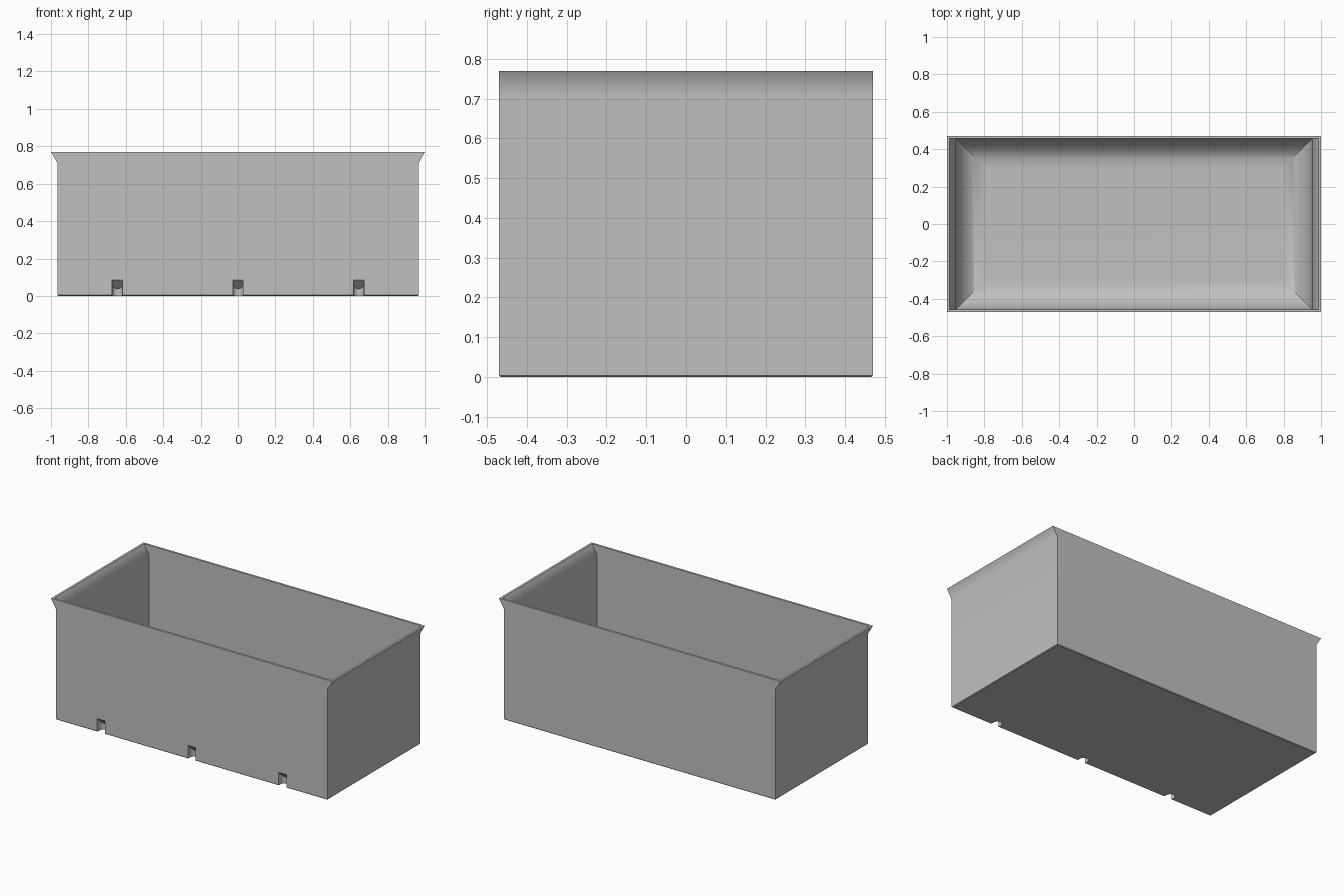
import bpy, bmesh, math

if "Cube" in bpy.data.objects:
    bpy.data.objects.remove(bpy.data.objects["Cube"])

# Material
grey = bpy.data.materials.new("light grey")
grey.use_nodes = True
colour = (0.53, 0.53, 0.53, 1)
grey.diffuse_color = colour
grey.node_tree.nodes["Principled BSDF"].inputs["Base Color"].default_value = colour


def make_object(name, bm):
    bmesh.ops.recalc_face_normals(bm, faces=bm.faces)
    mesh = bpy.data.meshes.new(name)
    bm.to_mesh(mesh)
    bm.free()
    mesh.materials.append(grey)
    ob = bpy.data.objects.new(name, mesh)
    bpy.context.collection.objects.link(ob)
    return ob


def loft(bm, rings):
    """Skin a stack of point rings and cap both ends."""
    loops = [[bm.verts.new(p) for p in ring] for ring in rings]
    for a, b in zip(loops, loops[1:]):
        for i in range(len(a)):
            j = (i + 1) % len(a)
            bm.faces.new((a[i], a[j], b[j], b[i]))
    bm.faces.new(loops[0])
    bm.faces.new(loops[-1])


def rectangle(x, y, z):
    return [(-x, -y, z), (x, -y, z), (x, y, z), (-x, y, z)]


# Bin body: outer wall, flared end lips, inner wall, curved inner floor edge
HX, HY, TOP, LIP = 0.965, 0.47, 0.77, 0.71
WALL, FLOOR, RADIUS, CHAMFER = 0.014, 0.015, 0.165, 0.004
ix, iy = HX - WALL, HY - WALL
rings = [
    rectangle(HX - CHAMFER, HY - CHAMFER, 0),
    rectangle(HX, HY, CHAMFER),
    rectangle(HX, HY, LIP),
    rectangle(1, HY, TOP),
    rectangle(1 - WALL, iy, TOP),
    rectangle(ix, iy, LIP),
]
STEPS = 16
for k in range(STEPS + 1):
    a = math.pi / 2 * k / STEPS
    inset = RADIUS * (1 - math.cos(a))
    rings.append(rectangle(ix - inset, iy - inset, FLOOR + RADIUS * (1 - math.sin(a))))
bm = bmesh.new()
loft(bm, rings)
body = make_object("bin_body", bm)

# Front foot notches: round-backed slots with a sloping roof
HALF, BACK, ROOF = 0.0275, -0.42, 0.085
bm = bmesh.new()
for cx in (-0.645, 0, 0.645):
    outline = [(cx - HALF, -HY - 0.05), (cx + HALF, -HY - 0.05), (cx + HALF, -HY)]
    for k in range(13):
        a = math.pi * k / 12
        outline.append((cx + HALF * math.cos(a), BACK - HALF + HALF * math.sin(a)))
    outline.append((cx - HALF, -HY))
    loft(bm, [[(x, y, -0.05) for x, y in outline],
              [(x, y, ROOF - 0.95 * (y + HY)) for x, y in outline]])
cutter = make_object("notch_cutter", bm)
cutter.hide_render = True

# Cut the notches and smooth the gentle angles
bpy.ops.object.select_all(action="DESELECT")
body.select_set(True)
bpy.context.view_layer.objects.active = body
cut = body.modifiers.new("notches", "BOOLEAN")
cut.operation = "DIFFERENCE"
cut.solver = "EXACT"
cut.object = cutter
bpy.ops.object.modifier_apply(modifier=cut.name)
bpy.data.objects.remove(cutter)
bpy.ops.object.shade_smooth_by_angle(angle=math.radians(32))
weighted = body.modifiers.new("even shading", "WEIGHTED_NORMAL")
weighted.keep_sharp = True
